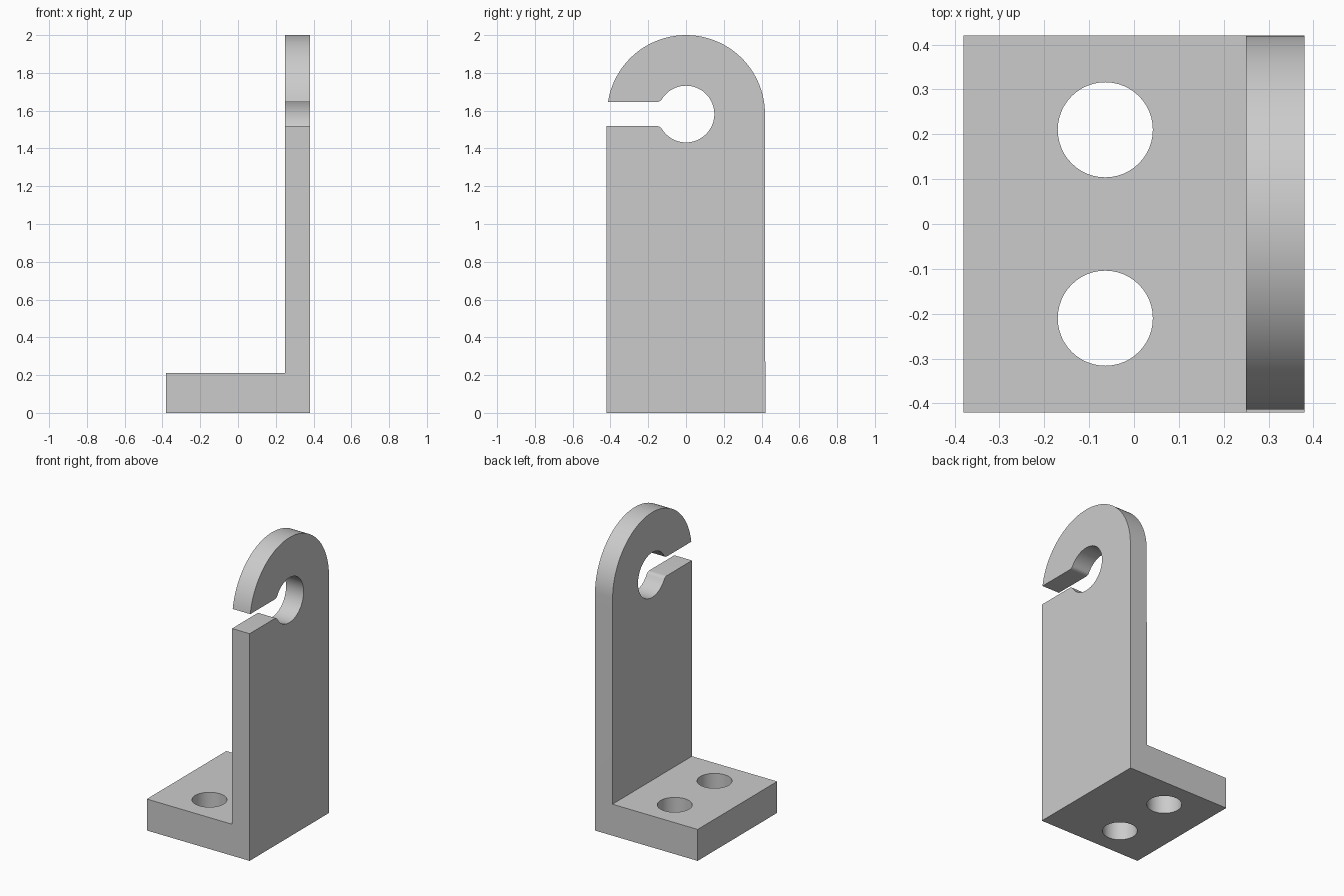
import bpy, bmesh
from math import sin, cos, pi, atan2, radians
from mathutils import Vector

if "Cube" in bpy.data.objects:
    bpy.data.objects.remove(bpy.data.objects["Cube"], do_unlink=True)

# Main dimensions
HALF_X, HALF_Y, TOP = 0.38, 0.42, 2.0
WALL_X, BASE_Z = 0.25, 0.21
EYE_Z, EYE_R, SLOT, FILLET = 1.582, 0.15, 0.064, 0.033
FILLET_Y = -((EYE_R + FILLET) ** 2 - (SLOT + FILLET) ** 2) ** 0.5

grey = bpy.data.materials.new("light_grey")
grey.use_nodes = True
colour = (0.6, 0.6, 0.6, 1)
grey.diffuse_color = colour
grey.node_tree.nodes["Principled BSDF"].inputs["Base Color"].default_value = colour


def prism(name, points, direction):
    """Extrude a closed outline of 3D points along a direction."""
    bm = bmesh.new()
    face = bm.faces.new([bm.verts.new(p) for p in points])
    result = bmesh.ops.extrude_face_region(bm, geom=[face])
    verts = [v for v in result["geom"] if isinstance(v, bmesh.types.BMVert)]
    bmesh.ops.translate(bm, vec=Vector(direction), verts=verts)
    bmesh.ops.recalc_face_normals(bm, faces=bm.faces)
    mesh = bpy.data.meshes.new(name)
    bm.to_mesh(mesh)
    bm.free()
    mesh.materials.append(grey)
    obj = bpy.data.objects.new(name, mesh)
    bpy.context.collection.objects.link(obj)
    return obj


def arc(cy, cz, r, start, end, n):
    steps = [start + (end - start) * i / n for i in range(n + 1)]
    return [(cy + r * cos(a), cz + r * sin(a)) for a in steps]


def combine(target, tool, operation):
    tool.hide_render = True
    mod = target.modifiers.new(operation.lower(), "BOOLEAN")
    mod.operation, mod.solver, mod.object = operation, "EXACT", tool
    bpy.context.view_layer.objects.active = target
    bpy.ops.object.modifier_apply(modifier=mod.name)
    bpy.data.objects.remove(tool, do_unlink=True)


# L-shaped body, oversized where the side outline will trim it
profile = [(-HALF_X, 0), (HALF_X, 0), (HALF_X, TOP + 0.2),
           (WALL_X, TOP + 0.2), (WALL_X, BASE_Z), (-HALF_X, BASE_Z)]
bracket = prism("angle_bracket", [(x, -0.6, z) for x, z in profile], (0, 1.2, 0))

# Side outline: round top, slot opening into a round eye with filleted mouth
crown_r = TOP - EYE_Z
lip = SLOT + FILLET
meet = atan2(lip, FILLET_Y)
slot_angle = pi - atan2(SLOT, crown_r)
upper_lip = arc(FILLET_Y, lip, FILLET, -pi / 2, meet - pi, 6)
eye = arc(0, 0, EYE_R, meet, -meet, 56)
lower_lip = [(y, -z) for y, z in reversed(upper_lip)]
crown = arc(0, 0, crown_r, 0, slot_angle, 56)
crown[-1] = (crown[-1][0], SLOT)
outline = (crown + upper_lip + eye[1:-1] + lower_lip
           + [(-HALF_Y, -SLOT), (-HALF_Y, -EYE_Z - 0.1), (HALF_Y, -EYE_Z - 0.1)])
trim = prism("outline_trim", [(-0.6, y, z + EYE_Z) for y, z in outline], (1.2, 0, 0))
combine(bracket, trim, "INTERSECT")

# Two bolt holes through the foot
for side in (-1, 1):
    ring = arc(-0.064, side * 0.21, 0.106, 0, 2 * pi, 48)[:-1]
    drill = prism("bolt_hole", [(x, y, -0.1) for x, y in ring], (0, 0, 0.5))
    combine(bracket, drill, "DIFFERENCE")

# Smooth curved walls, keep crisp edges
bpy.ops.object.select_all(action="DESELECT")
bracket.select_set(True)
bpy.context.view_layer.objects.active = bracket
bpy.ops.object.shade_smooth_by_angle(angle=radians(30))
